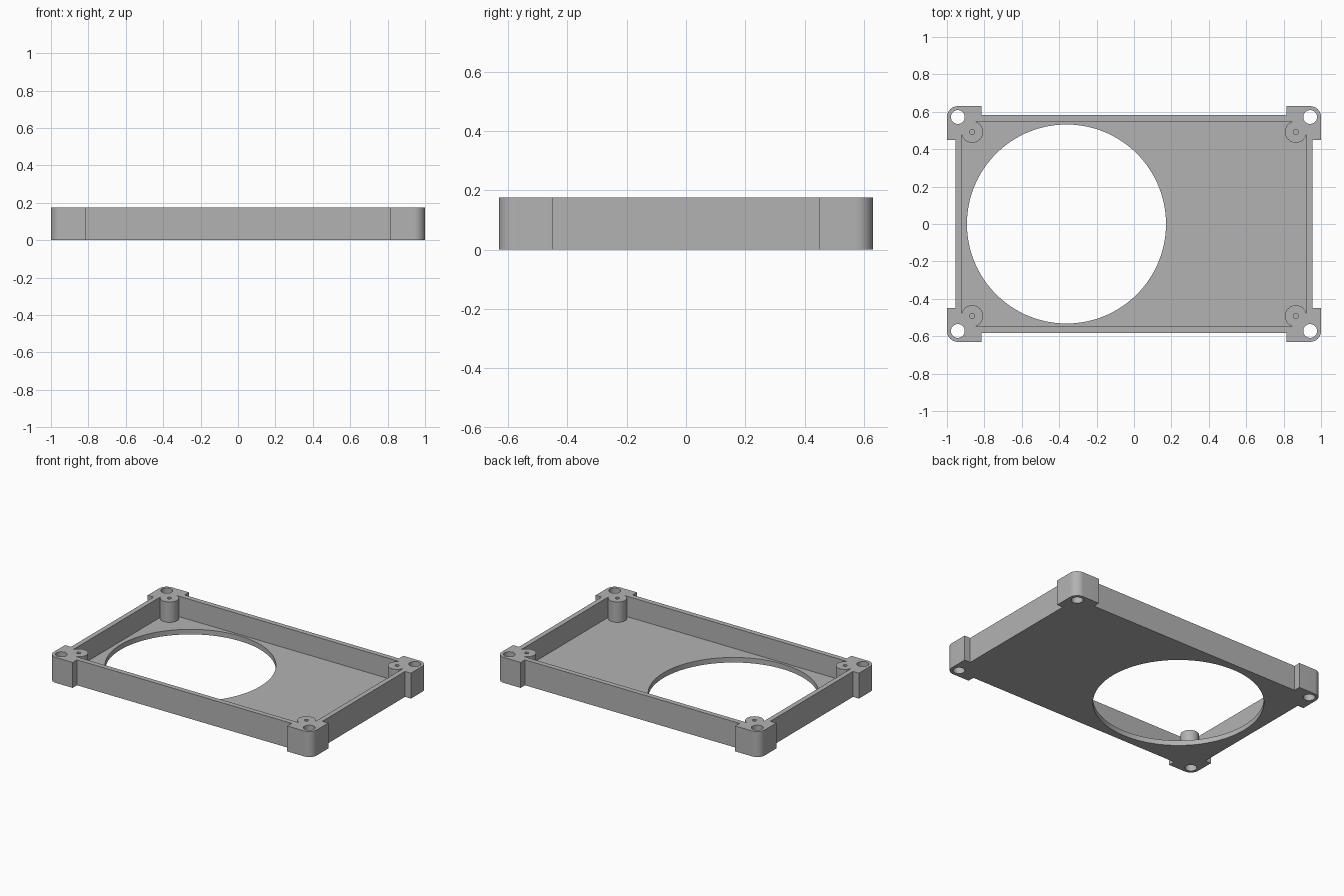
import bpy, bmesh
from math import radians, cos, sin, asin, degrees

if "Cube" in bpy.data.objects:
    bpy.data.objects.remove(bpy.data.objects["Cube"], do_unlink=True)

HEIGHT, FLOOR = 0.175, 0.035
HOLE_X, HOLE_Y = 0.942, 0.572      # corner bolt holes
POST_X, POST_Y, POST_R = 0.865, 0.492, 0.058
IN_X, IN_Y = 0.921, 0.548          # inner wall faces

grey = bpy.data.materials.new("plain grey")
grey.use_nodes = True
grey.diffuse_color = (0.45, 0.45, 0.45, 1)
grey.node_tree.nodes["Principled BSDF"].inputs["Base Color"].default_value = (0.45, 0.45, 0.45, 1)


def arc(cx, cy, r, start, end, steps):
    angles = [radians(start + (end - start) * i / steps) for i in range(steps + 1)]
    return [(cx + r * cos(a), cy + r * sin(a)) for a in angles]


def four_way(quarter):
    """Mirror a quarter outline into a closed counter-clockwise loop."""
    loop = []
    for sx, sy in ((1, 1), (-1, 1), (-1, -1), (1, -1)):
        part = [(sx * x, sy * y) for x, y in quarter]
        loop += part if sx * sy > 0 else part[::-1]
    return loop


def prism(name, outline, z0, z1):
    bm = bmesh.new()
    face = bm.faces.new([bm.verts.new((x, y, z0)) for x, y in outline])
    top = bmesh.ops.extrude_face_region(bm, geom=[face])["geom"]
    for v in top:
        if isinstance(v, bmesh.types.BMVert):
            v.co.z = z1
    bmesh.ops.recalc_face_normals(bm, faces=bm.faces)
    mesh = bpy.data.meshes.new(name)
    bm.to_mesh(mesh)
    bm.free()
    mesh.materials.append(grey)
    ob = bpy.data.objects.new(name, mesh)
    bpy.context.collection.objects.link(ob)
    return ob


# Outer block with rounded corner lugs
lug = [(0.955, 0.448), (1, 0.448)]
lug += arc(HOLE_X, HOLE_Y, 0.058, 0, 90, 12)
lug += [(0.815, 0.63), (0.815, 0.583)]
tray = prism("mounting_tray", four_way(lug), 0, HEIGHT)

# Inner pocket, leaving a round screw post merged into each corner
tip = degrees(asin((POST_R ** 2 - (IN_X - POST_X) ** 2) ** 0.5 / POST_R))
pocket = arc(POST_X, POST_Y, POST_R, -tip, tip - 270, 36)
cutters = [prism("pocket_cutter", four_way(pocket), FLOOR, HEIGHT + 0.1)]

# Large round opening in the floor
cutters.append(prism("opening_cutter", arc(-0.361, 0, 0.532, 0, 358.125, 191), -0.1, FLOOR + 0.05))

# Through holes in the lugs and blind pilot holes in the posts
for sx in (1, -1):
    for sy in (1, -1):
        cutters.append(prism("bolt_hole_cutter", arc(sx * HOLE_X, sy * HOLE_Y, 0.037, 0, 350, 35),
                             -0.1, HEIGHT + 0.1))
        cutters.append(prism("pilot_hole_cutter", arc(sx * POST_X, sy * POST_Y, 0.013, 0, 345, 23),
                             FLOOR, HEIGHT + 0.1))

for cutter in cutters:
    cutter.hide_render = True
    mod = tray.modifiers.new(cutter.name, 'BOOLEAN')
    mod.operation, mod.solver, mod.object = 'DIFFERENCE', 'EXACT', cutter

# Bake the cuts and discard the cutters
bpy.context.view_layer.update()
result = bpy.data.meshes.new_from_object(tray.evaluated_get(bpy.context.evaluated_depsgraph_get()))
tray.modifiers.clear()
tray.data = result
for cutter in cutters:
    bpy.data.objects.remove(cutter, do_unlink=True)

bpy.context.view_layer.objects.active = tray
tray.select_set(True)
bpy.ops.object.shade_smooth_by_angle(angle=radians(30))
